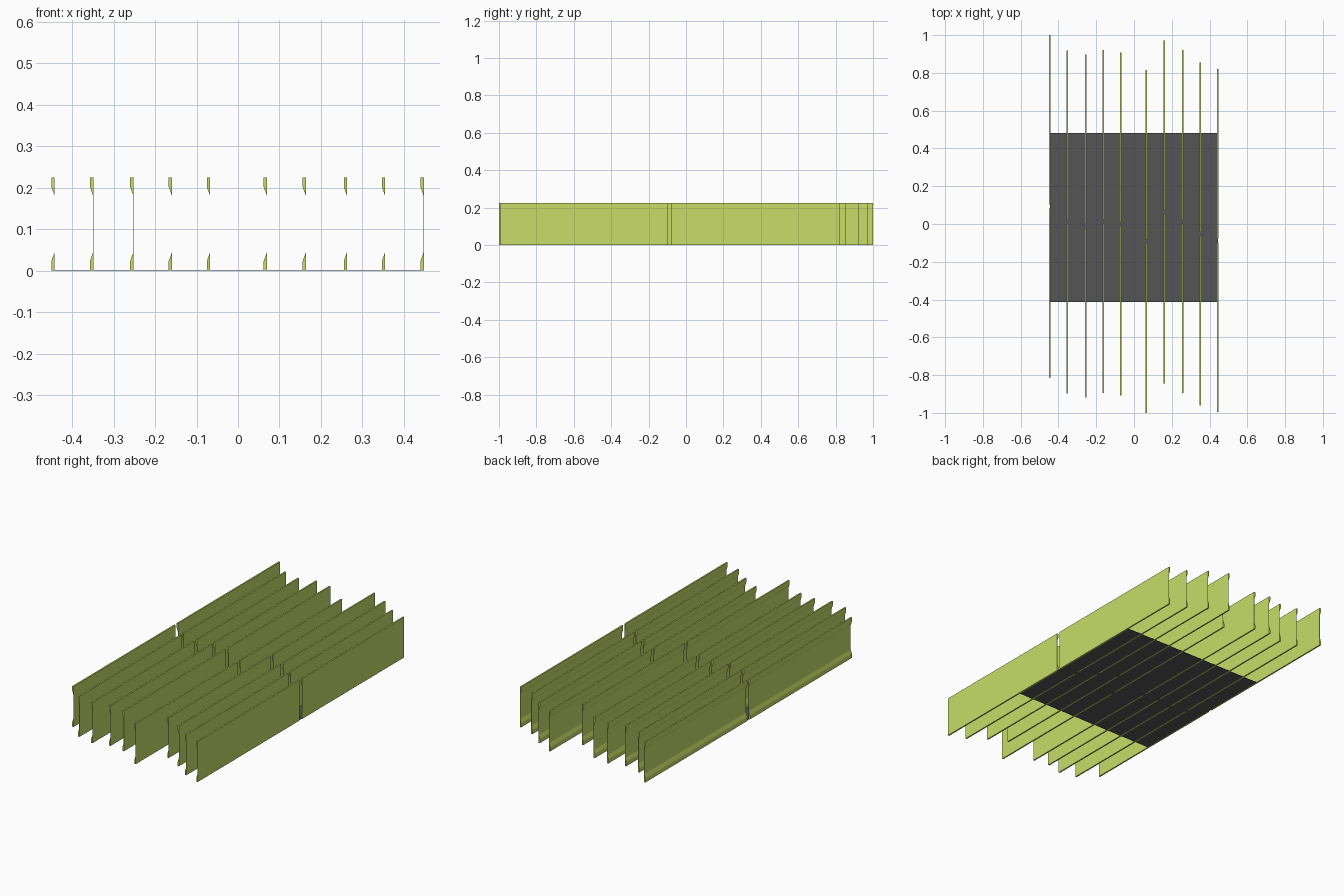
import bpy, bmesh

if "Cube" in bpy.data.objects:
    bpy.data.objects.remove(bpy.data.objects["Cube"])

def material(name, rgb):
    m = bpy.data.materials.new(name)
    m.diffuse_color = (*rgb, 1)
    m.use_nodes = True
    m.node_tree.nodes["Principled BSDF"].inputs["Base Color"].default_value = m.diffuse_color
    return m

lime = material("lime", (0.58, 0.72, 0.14))
dark = material("dark_grey", (0.09, 0.09, 0.09))

def finish(bm, name, mat):
    mesh = bpy.data.meshes.new(name)
    bm.to_mesh(mesh)
    bm.free()
    mesh.materials.append(mat)
    obj = bpy.data.objects.new(name, mesh)
    bpy.context.collection.objects.link(obj)
    return obj

# Slat section: flat right face, thin web, thick wedge-shaped edges (x, z)
H, T, WEB = 0.225, 0.008, 0.0006
lower = [(0, 0), (-T, 0), (-T, 0.023)]
neck = [(-WEB, 0.044)]
half_section = lower + neck
SECTION = half_section + [(x, H - z) for x, z in reversed(half_section)]

def add_bar(bm, x, y0, y1):
    front = bm.faces.new([bm.verts.new((x + px, y0, pz)) for px, pz in SECTION])
    ext = bmesh.ops.extrude_face_region(bm, geom=[front], use_keep_orig=True)
    moved = [v for v in ext["geom"] if isinstance(v, bmesh.types.BMVert)]
    bmesh.ops.translate(bm, verts=moved, vec=(0, y1 - y0, 0))

# Each slat is two bars with a narrow gap in the middle: (right face x, centre y)
HALF, GAP = 0.908, 0.0105
SLATS = [(-0.442, 0.092), (-0.349, 0.011), (-0.252, -0.011), (-0.159, 0.013),
         (-0.067, 0.0), (0.070, -0.092), (0.164, 0.064), (0.263, 0.013),
         (0.355, -0.054), (0.448, -0.087)]
for i, (x, yc) in enumerate(SLATS, 1):
    bm = bmesh.new()
    add_bar(bm, x, yc - HALF, yc - GAP)
    add_bar(bm, x, yc + GAP, yc + HALF)
    bmesh.ops.recalc_face_normals(bm, faces=bm.faces)
    finish(bm, f"slat_{i:02d}", lime)

# Thin dark sheet joining the slats at the base
bm = bmesh.new()
bmesh.ops.create_cube(bm, size=1)
bmesh.ops.scale(bm, verts=bm.verts, vec=(0.89, 0.895, 0.0006))
bmesh.ops.translate(bm, verts=bm.verts, vec=(0, 0.0335, 0.0008))
finish(bm, "base_sheet", dark)
